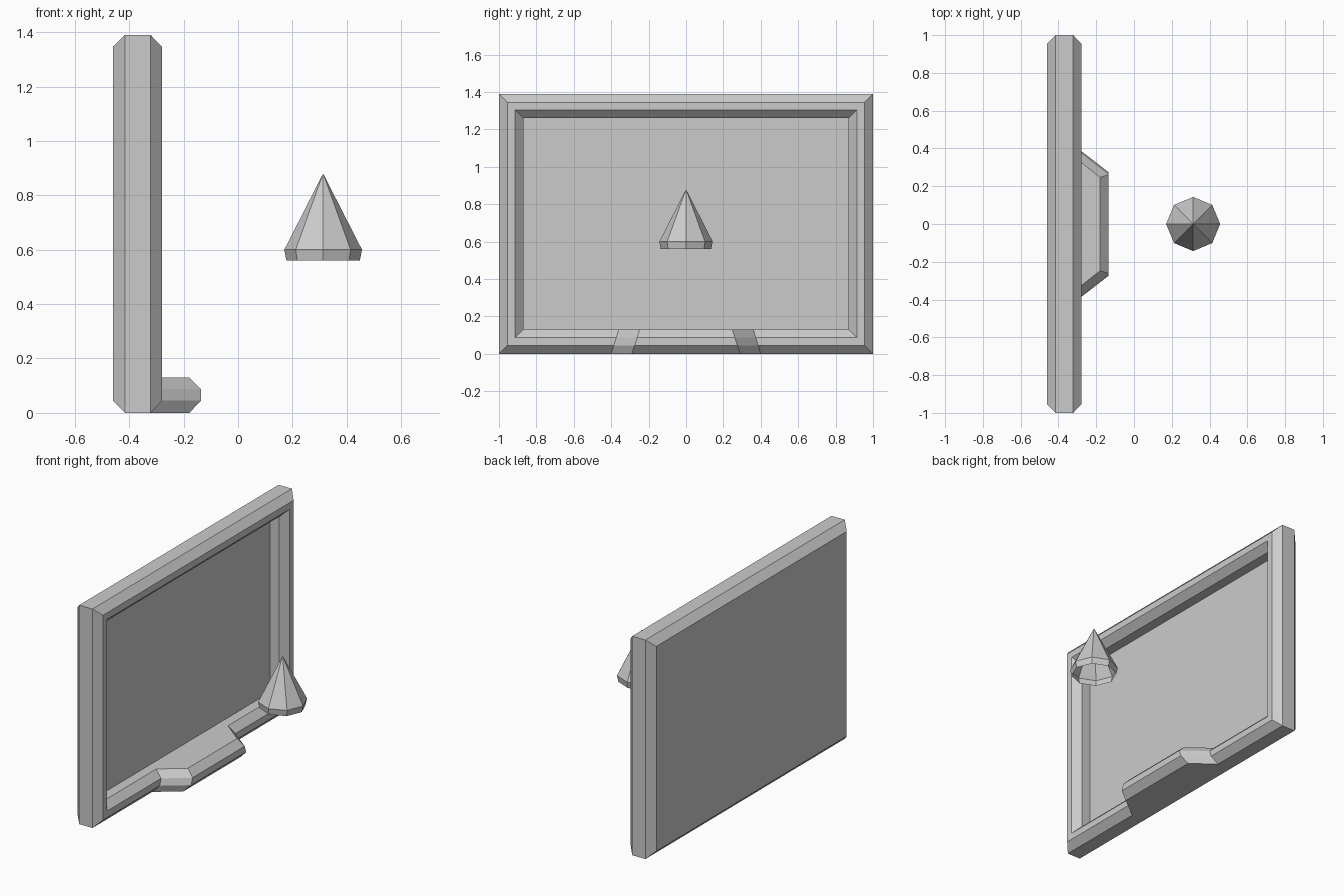
import bpy, bmesh, math

if "Cube" in bpy.data.objects:
    bpy.data.objects.remove(bpy.data.objects["Cube"])


def build(name, rings, cap_start=False, cap_end=False):
    """Bridge equal-sized rings of points into a flat-shaded mesh."""
    bm = bmesh.new()
    loops = [[bm.verts.new(p) for p in ring] for ring in rings]
    n = len(loops[0])
    for a, b in zip(loops, loops[1:]):
        for i in range(n):
            j = (i + 1) % n
            bm.faces.new((a[i], a[j], b[j], b[i]))
    if cap_start:
        bm.faces.new(loops[0][::-1])
    if cap_end:
        bm.faces.new(loops[-1])
    bmesh.ops.remove_doubles(bm, verts=bm.verts, dist=1e-5)
    bmesh.ops.recalc_face_normals(bm, faces=bm.faces)
    mesh = bpy.data.meshes.new(name)
    bm.to_mesh(mesh)
    bm.free()
    obj = bpy.data.objects.new(name, mesh)
    bpy.context.collection.objects.link(obj)
    return obj


HEIGHT = 1.39


def board_ring(inset, x, push):
    """Rectangle in the yz plane; its bottom edge steps forward by push."""
    y, lo, hi = 1 - inset, inset, HEIGHT - inset
    outer, inner = 0.40 - 0.31 * inset, 0.29 - 0.33 * inset
    return [(x, -y, lo), (x, -outer, lo), (x + push, -inner, lo),
            (x + push, inner, lo), (x, outer, lo),
            (x, y, lo), (x, y, hi), (x, -y, hi)]


# Board: bevelled frame with projecting ledge and recessed panel
profile = [(0.045, -0.46, 0), (0, -0.415, 0), (0, -0.322, 0.143),
           (0.045, -0.279, 0.143), (0.087, -0.279, 0.143),
           (0.13, -0.322, 0.143), (0.13, -0.385, 0)]
build("framed_board", [board_ring(*p) for p in profile], True, True)


def octagon(radius, z):
    return [(0.313 + radius * math.cos(i * math.pi / 4),
             radius * math.sin(i * math.pi / 4), z) for i in range(8)]


# Floating lamp shade: open-bottomed eight-sided cone with a short skirt
build("cone_shade", [octagon(0.135, 0.56), octagon(0.143, 0.60), octagon(0, 0.88)])
